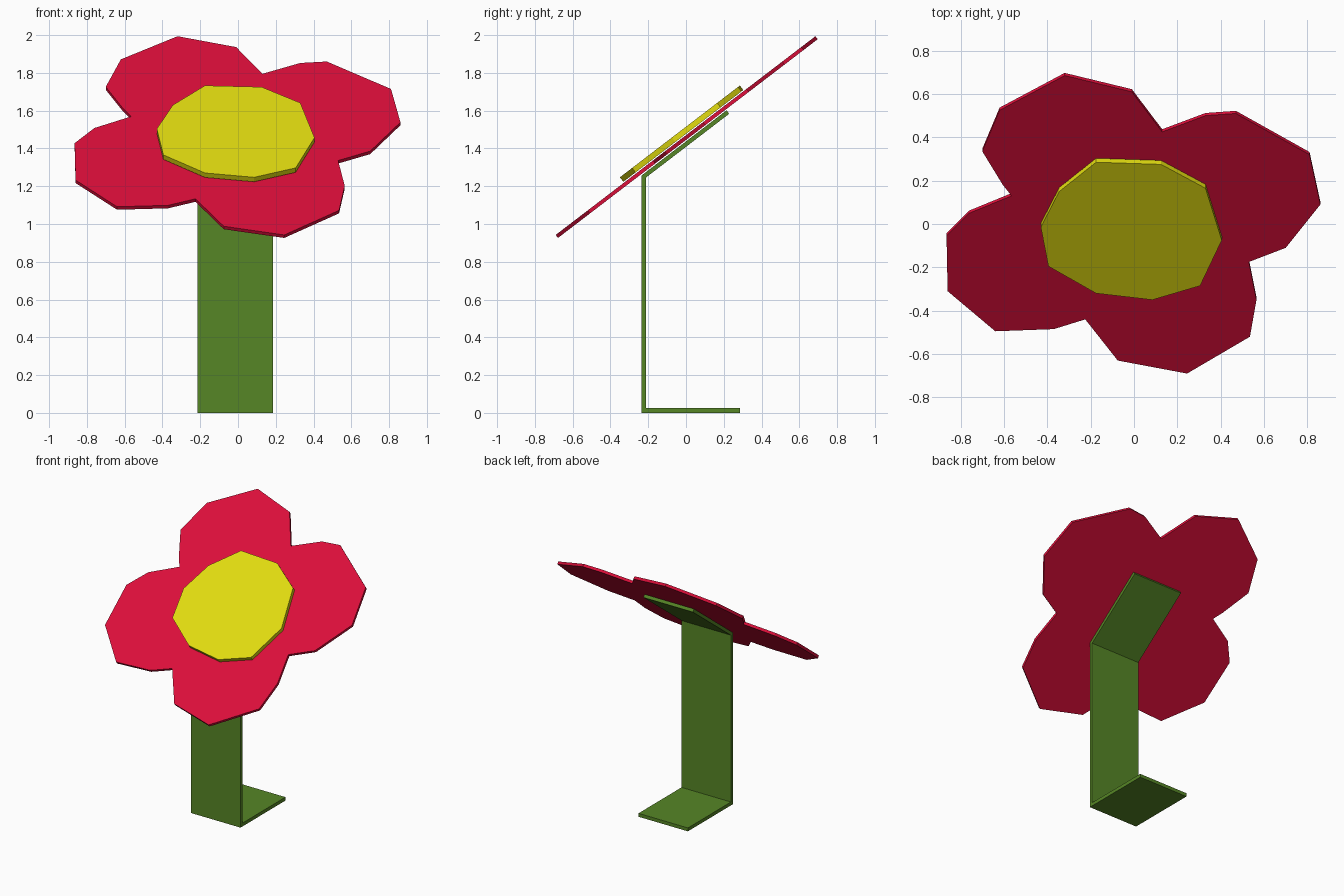
import bpy, bmesh
from mathutils import Vector

if "Cube" in bpy.data.objects:
    bpy.data.objects.remove(bpy.data.objects["Cube"])

SLOPE = 0.765                      # rise of the tilted flower head along y
NORMAL = Vector((0, -SLOPE, 1)).normalized()


def material(name, rgb):
    m = bpy.data.materials.new(name)
    m.diffuse_color = (*rgb, 1)
    m.use_nodes = True
    m.node_tree.nodes["Principled BSDF"].inputs["Base Color"].default_value = m.diffuse_color
    return m


def prism(name, points, offset, mat):
    """Extrude a flat outline along offset into a closed solid."""
    bm = bmesh.new()
    face = bm.faces.new([bm.verts.new(p) for p in points])
    ext = bmesh.ops.extrude_face_region(bm, geom=[face], use_keep_orig=True)
    moved = [g for g in ext["geom"] if isinstance(g, bmesh.types.BMVert)]
    bmesh.ops.translate(bm, verts=moved, vec=offset)
    bmesh.ops.recalc_face_normals(bm, faces=bm.faces)
    mesh = bpy.data.meshes.new(name)
    bm.to_mesh(mesh)
    bm.free()
    mesh.materials.append(mat)
    ob = bpy.data.objects.new(name, mesh)
    bpy.context.collection.objects.link(ob)
    return ob


def tilted_plate(name, outline, top, thick, mat):
    """Plate in the tilted plane; outline is its upper face seen from above."""
    z0 = 1.47 + top
    pts = [Vector((x, y, z0 + SLOPE * y)) for x, y in outline]
    return prism(name, pts, -NORMAL * thick, mat)


red = material("petal red", (0.716, 0.0044, 0.042))
yellow = material("centre yellow", (0.76, 0.716, 0.005))
green = material("stem green", (0.093, 0.238, 0.019))

# Four-petalled head, one outline
petals = [(-0.32, 0.685), (-0.01, 0.61), (0.13, 0.425), (0.33, 0.50), (0.47, 0.51),
          (0.81, 0.32), (0.86, 0.09), (0.70, -0.11), (0.53, -0.175), (0.565, -0.35),
          (0.535, -0.52), (0.245, -0.69), (-0.075, -0.63), (-0.225, -0.44),
          (-0.37, -0.485), (-0.64, -0.495), (-0.86, -0.31), (-0.865, -0.055),
          (-0.76, 0.05), (-0.565, 0.13), (-0.605, 0.18), (-0.70, 0.335), (-0.62, 0.525)]
tilted_plate("petals", petals, 0.0, 0.02, red)

# Irregular ten-sided centre, just above the petals
centre = [(-0.175, 0.285), (0.125, 0.275), (0.33, 0.165), (0.405, -0.075), (0.305, -0.285),
          (0.085, -0.35), (-0.175, -0.32), (-0.395, -0.195), (-0.43, -0.015), (-0.345, 0.15)]
tilted_plate("flower_centre", centre, 0.045, 0.03, yellow)

# Stem: one bent strip with foot, upright and slanted support
profile = [(-0.235, 0), (0.285, 0), (0.285, 0.025), (-0.212, 0.025),
           (-0.212, 1.246), (0.228, 1.583), (0.215, 1.602), (-0.235, 1.257)]
prism("stem", [Vector((-0.215, y, z)) for y, z in profile], Vector((0.4, 0, 0)), green)
